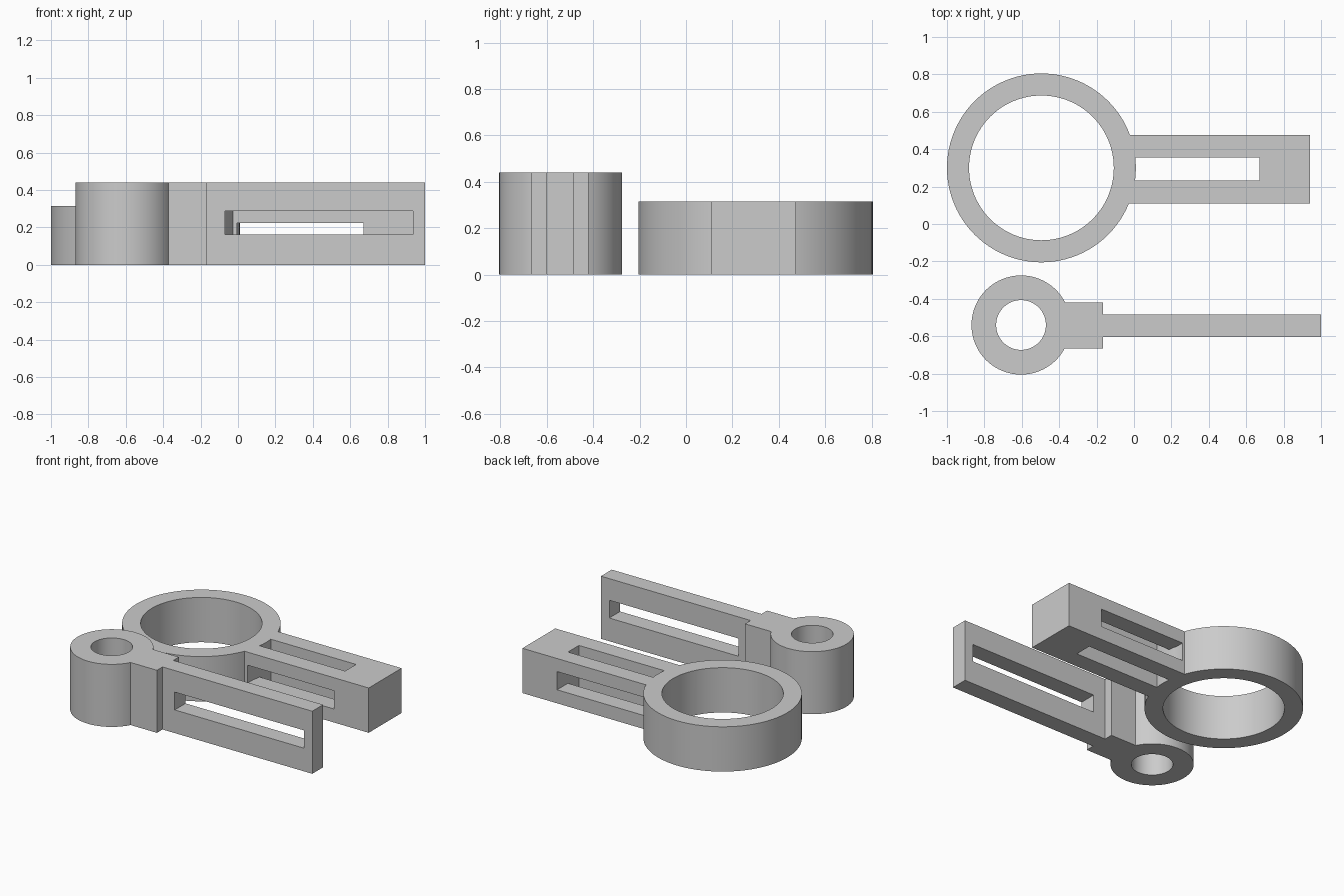
import bpy
import math

cube = bpy.data.objects.get("Cube")
if cube:
    bpy.data.objects.remove(cube, do_unlink=True)

grey = bpy.data.materials.new("plain_grey")
grey.use_nodes = True
colour = (0.6, 0.6, 0.6, 1)
grey.diffuse_color = colour
grey.node_tree.nodes["Principled BSDF"].inputs["Base Color"].default_value = colour


def box(name, x, y, z):
    """Box from (min, max) ranges."""
    bpy.ops.mesh.primitive_cube_add(size=1, location=[sum(r) / 2 for r in (x, y, z)])
    ob = bpy.context.object
    ob.name = name
    ob.scale = [r[1] - r[0] for r in (x, y, z)]
    bpy.ops.object.transform_apply(location=True, rotation=True, scale=True)
    ob.data.materials.append(grey)
    return ob


def disc(name, centre, radius, z):
    bpy.ops.mesh.primitive_cylinder_add(
        vertices=96, radius=radius, depth=z[1] - z[0],
        location=(*centre, sum(z) / 2))
    ob = bpy.context.object
    ob.name = name
    bpy.ops.object.transform_apply(location=True, rotation=True, scale=True)
    ob.data.materials.append(grey)
    return ob


def combine(target, other, operation):
    """Apply a boolean and remove the helper object."""
    other.hide_render = True
    mod = target.modifiers.new(operation.lower(), 'BOOLEAN')
    mod.operation = operation
    mod.solver = 'EXACT'
    mod.object = other
    bpy.ops.object.select_all(action='DESELECT')
    target.select_set(True)
    bpy.context.view_layer.objects.active = target
    bpy.ops.object.modifier_apply(modifier=mod.name)
    bpy.data.objects.remove(other, do_unlink=True)


def finish(ob):
    bpy.ops.object.select_all(action='DESELECT')
    ob.select_set(True)
    bpy.context.view_layer.objects.active = ob
    bpy.ops.object.shade_smooth_by_angle(angle=math.radians(30))


# Large ring with a thick arm slotted in two directions
height = 0.315
centre = (-0.495, 0.3)
wide = box("large_ring_bracket", (-0.2, 0.94), (0.11, 0.475), (0, height))
slot_x = (-0.005, 0.67)
combine(wide, box("upright_slot", slot_x, (0.233, 0.355), (-1, 1)), 'DIFFERENCE')
combine(wide, box("side_slot", slot_x, (-0.2, 0.8), (0.095, 0.223)), 'DIFFERENCE')
combine(wide, disc("ring_body", centre, 0.505, (0, height)), 'UNION')
combine(wide, disc("ring_bore", centre, 0.387, (-1, 1)), 'DIFFERENCE')
finish(wide)

# Small ring with a neck block and a thin slotted arm
height = 0.44
centre = (-0.604, -0.54)
mid = centre[1] - 0.003
thin = box("small_ring_bracket", (-0.3, 1), (mid - 0.06, mid + 0.06), (0, height))
combine(thin, box("arm_slot", (-0.07, 0.935), (-1, 0), (0.163, 0.288)), 'DIFFERENCE')
combine(thin, box("neck", (-0.43, -0.165), (mid - 0.122, mid + 0.122), (0, height)), 'UNION')
combine(thin, disc("eye_body", centre, 0.265, (0, height)), 'UNION')
combine(thin, disc("eye_bore", centre, 0.133, (-1, 1)), 'DIFFERENCE')
finish(thin)
